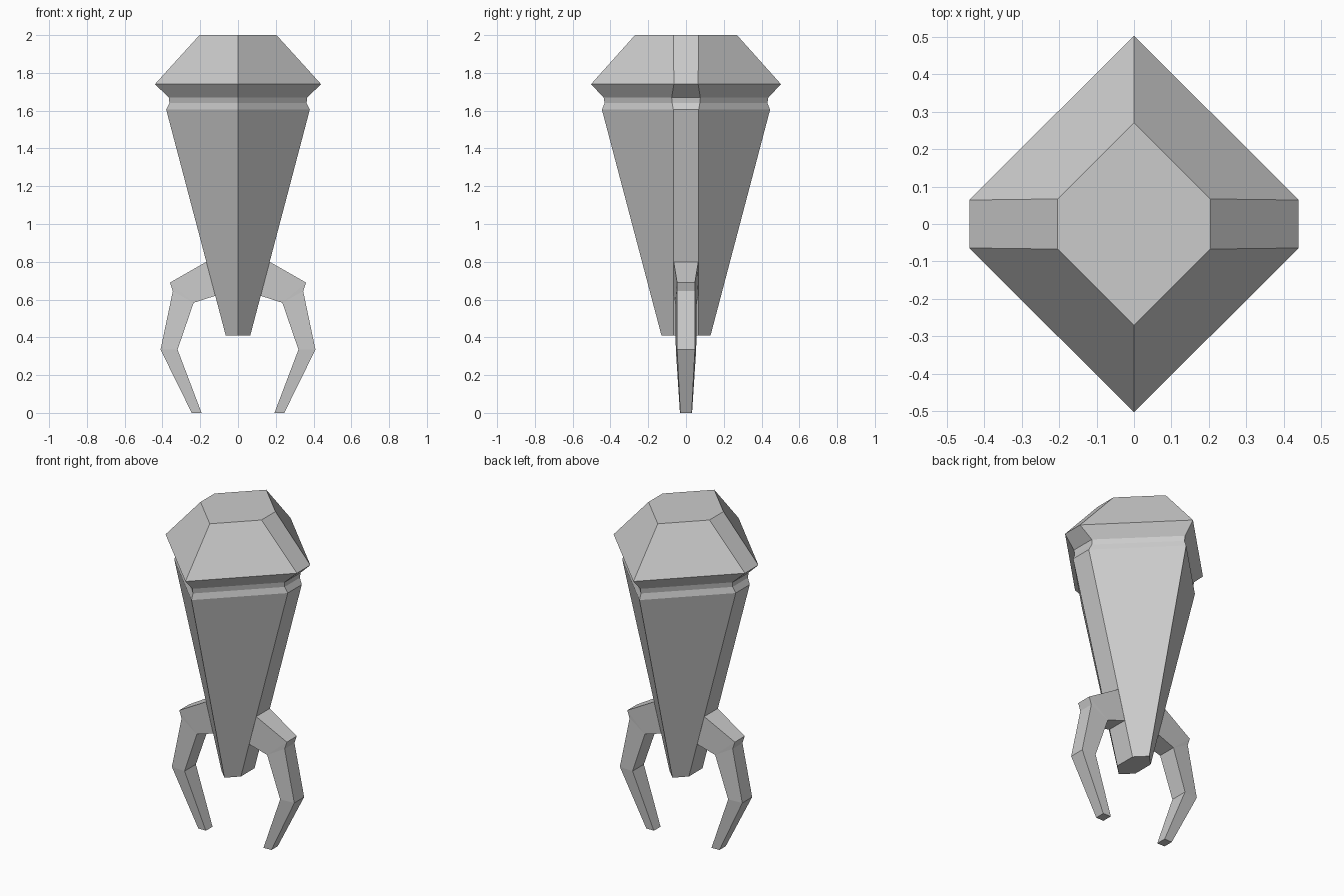
import bpy, bmesh

if "Cube" in bpy.data.objects:
    bpy.data.objects.remove(bpy.data.objects["Cube"])


def loft(name, rings, cap_start=True):
    """Skin a list of equal-length vertex rings into one flat-shaded object."""
    bm = bmesh.new()
    loops = [[bm.verts.new(p) for p in ring] for ring in rings]
    n = len(rings[0])
    for lo, hi in zip(loops, loops[1:]):
        for i in range(n):
            j = (i + 1) % n
            bm.faces.new((lo[i], lo[j], hi[j], hi[i]))
    if cap_start:
        bm.faces.new(loops[0][::-1])
    bm.faces.new(loops[-1])
    bmesh.ops.remove_doubles(bm, verts=bm.verts, dist=0.0005)
    bmesh.ops.recalc_face_normals(bm, faces=bm.faces)
    mesh = bpy.data.meshes.new(name)
    bm.to_mesh(mesh)
    bm.free()
    obj = bpy.data.objects.new(name, mesh)
    bpy.context.collection.objects.link(obj)
    return obj


def hexagon(z, a, c, b):
    """Six-sided section: side flats at x=+-a of half width c, points at y=+-b."""
    return [(a, -c, z), (a, c, z), (0, b, z), (-a, c, z), (-a, -c, z), (0, -b, z)]


# Tapered body with groove and faceted cap
loft("tapered_body", [hexagon(*s) for s in (
    (0.41, 0.065, 0.065, 0.13),
    (1.605, 0.38, 0.067, 0.445),
    (1.64, 0.363, 0.073, 0.431),
    (1.67, 0.366, 0.076, 0.436),
    (1.74, 0.44, 0.064, 0.503),
    (2.0, 0.204, 0.067, 0.27))])

# Claws: (outer x, outer z, outer half width, inner x, inner z, inner half width)
stations = (
    (0.167, 0.80, 0.065, 0.12, 0.62, 0.065),
    (0.36, 0.69, 0.047, 0.235, 0.583, 0.057),
    (0.345, 0.645, 0.047, 0.235, 0.583, 0.057),
    (0.41, 0.335, 0.047, 0.32, 0.335, 0.054),
    (0.245, 0.0, 0.03, 0.193, 0.0, 0.032))
for side, label in ((1, "right"), (-1, "left")):
    loft(label + "_claw", [
        [(side * xo, -wo, zo), (side * xo, wo, zo),
         (side * xi, wi, zi), (side * xi, -wi, zi)]
        for xo, zo, wo, xi, zi, wi in stations], cap_start=False)
